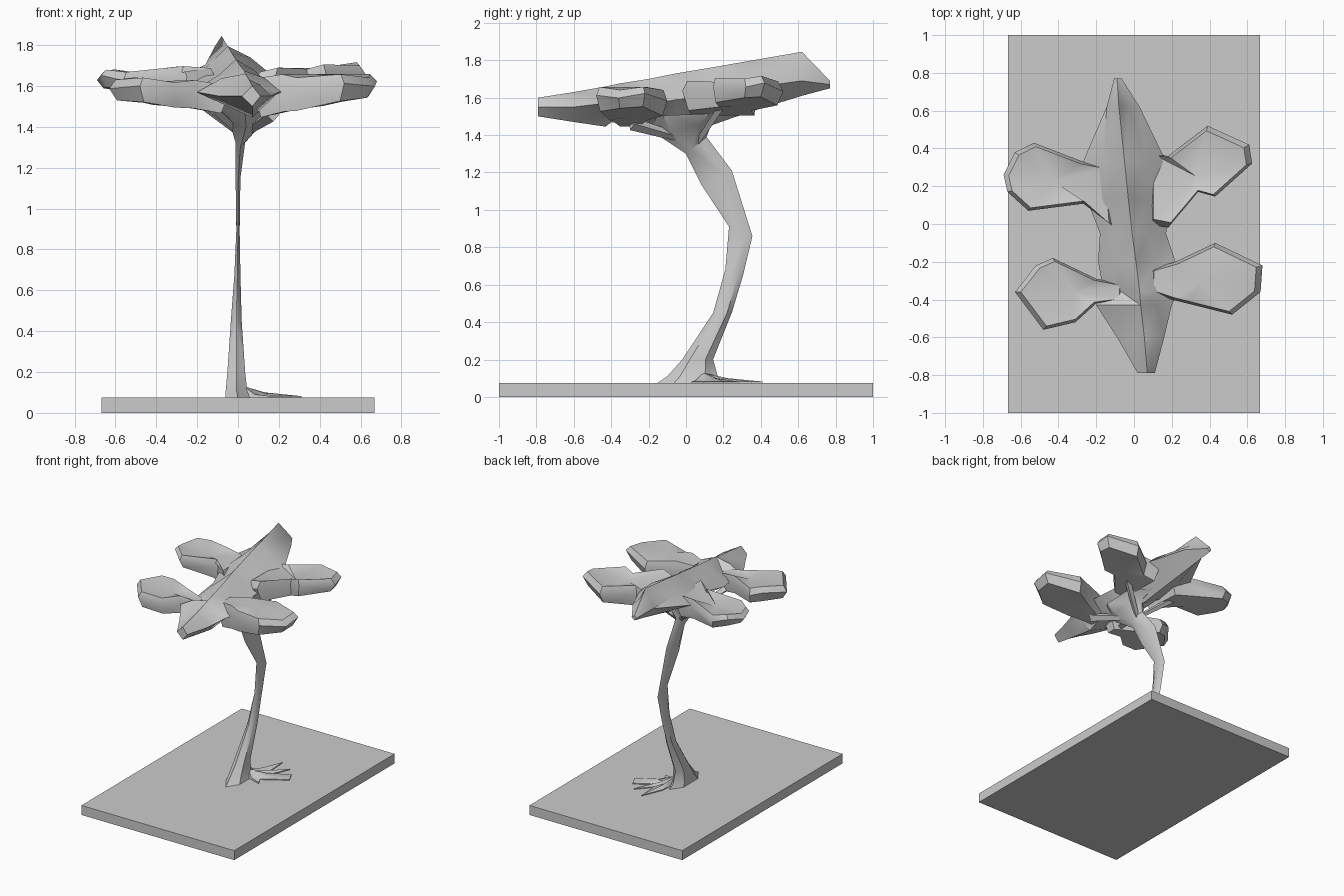
import bpy, bmesh, math
from mathutils import Vector

if "Cube" in bpy.data.objects:
    bpy.data.objects.remove(bpy.data.objects["Cube"])


def make(name, verts, faces, angle=35):
    me = bpy.data.meshes.new(name)
    me.from_pydata(verts, [], faces)
    bm = bmesh.new()
    bm.from_mesh(me)
    bmesh.ops.recalc_face_normals(bm, faces=bm.faces)
    bmesh.ops.triangulate(bm, faces=bm.faces)
    bm.to_mesh(me)
    bm.free()
    ob = bpy.data.objects.new(name, me)
    bpy.context.collection.objects.link(ob)
    bpy.ops.object.select_all(action='DESELECT')
    ob.select_set(True)
    bpy.context.view_layer.objects.active = ob
    bpy.ops.object.shade_smooth_by_angle(angle=math.radians(angle))
    return ob


def loft(name, rings, angle=35, caps=(None, None)):
    """Skin equal-length rings; each end is an n-gon or a fan to a cap point."""
    n = len(rings[0])
    verts = [tuple(p) for r in rings for p in r]
    faces = []
    for i in range(len(rings) - 1):
        for j in range(n):
            k = (j + 1) % n
            faces.append((i * n + j, i * n + k, (i + 1) * n + k, (i + 1) * n + j))
    for start, cap in ((0, caps[0]), ((len(rings) - 1) * n, caps[1])):
        if cap is None:
            faces.append(tuple(range(start, start + n)))
        else:
            verts.append(tuple(cap))
            for j in range(n):
                faces.append((start + j, start + (j + 1) % n, len(verts) - 1))
    return make(name, verts, faces, angle)


# Base slab
bpy.ops.mesh.primitive_cube_add(size=1, location=(0, 0, 0.0375))
slab = bpy.context.object
slab.name = "base_slab"
slab.scale = (1.335, 2.0, 0.075)

# Trunk: flat, bowed stem (z at front edge, z at back edge, y0, y1, x0, x1)
trunk = [
    (0.07, 0.07, -0.16, 0.21, -0.06, 0.06),
    (0.11, 0.11, -0.10, 0.17, -0.06, 0.045),
    (0.20, 0.20, -0.02, 0.145, -0.052, 0.035),
    (0.45, 0.45, 0.145, 0.245, -0.035, 0.018),
    (0.68, 0.65, 0.21, 0.305, -0.018, 0.012),
    (0.91, 0.86, 0.23, 0.355, -0.008, 0.008),
    (1.13, 1.21, 0.085, 0.245, -0.012, 0.012),
    (1.30, 1.39, 0.0, 0.11, -0.012, 0.035),
    (1.40, 1.47, -0.15, 0.14, -0.04, 0.12),
    (1.50, 1.52, -0.25, 0.25, -0.10, 0.16),
]
rings = []
for z0, z1, y0, y1, x0, x1 in trunk:
    ring = []
    for k in range(6):
        a = math.tau * k / 6
        t = (1 - math.cos(a)) / 2
        s = math.sin(a) / math.sin(math.pi / 3)
        ring.append(((x0 + x1) / 2 + s * (x1 - x0) / 2,
                     y0 + t * (y1 - y0), z0 + t * (z1 - z0)))
    rings.append(ring)
loft("trunk", rings)

# Roots: jagged low fan spreading to the back right
tips = [(0.16, 0.03), (0.13, 0.09), (0.31, 0.20), (0.27, 0.28), (0.15, 0.21),
        (0.21, 0.35), (0.11, 0.24), (0.10, 0.41), (0.03, 0.24)]
hub = Vector((0.02, 0.07, 0))
rv = [(0.03, 0.09, 0.13), (0.02, 0.07, 0.07)]
for i, (x, y) in enumerate(tips):
    mid = hub.lerp(Vector((x, y, 0)), 0.45)
    rv += [(mid.x, mid.y, 0.10 if i % 2 else 0.09), (x, y, 0.082), (x, y, 0.07)]
rf = []
for i in range(len(tips) - 1):
    a, b = 2 + 3 * i, 5 + 3 * i
    rf += [(0, a, b), (a, a + 1, b + 1, b), (a + 1, a + 2, b + 2, b + 1), (1, b + 2, a + 2)]
e = 2 + 3 * (len(tips) - 1)
rf += [(0, 1, 4, 3, 2), (0, e, e + 1, e + 2, 1)]
make("roots", rv, rf)

# Canopy core: y, ridge (x, z), left (x, z), right (x, z), underside (x, z)
core = [
    (-0.79, (0.07, 1.60), (0.02, 1.55), (0.11, 1.55), (0.07, 1.50)),
    (-0.60, (0.055, 1.63), (-0.09, 1.55), (0.16, 1.55), (0.07, 1.47)),
    (-0.43, (0.035, 1.66), (-0.20, 1.57), (0.20, 1.57), (0.07, 1.445)),
    (-0.36, (0.03, 1.675), (-0.16, 1.56), (0.23, 1.57), (0.05, 1.50)),
    (-0.20, (0.01, 1.70), (-0.19, 1.57), (0.22, 1.56), (0.07, 1.45)),
    (-0.05, (-0.01, 1.73), (-0.18, 1.60), (0.17, 1.59), (0.04, 1.44)),
    (0.13, (-0.03, 1.76), (-0.25, 1.61), (0.19, 1.60), (0.02, 1.45)),
    (0.33, (-0.05, 1.795), (-0.27, 1.65), (0.17, 1.65), (-0.02, 1.52)),
    (0.62, (-0.08, 1.845), (-0.145, 1.70), (0.03, 1.69), (-0.07, 1.61)),
    (0.77, (-0.09, 1.69), (-0.105, 1.67), (-0.065, 1.67), (-0.09, 1.65)),
]
rings = []
for i, (y, t, l, r, b) in enumerate(core):
    def mix(p, q, dz):
        return ((p[0] + q[0]) / 2, y, (p[1] + q[1]) / 2 + dz)
    f = 0 if i in (0, len(core) - 1) else (0.018 if i % 2 else -0.022)
    rings.append([(t[0], y, t[1]), mix(t, r, f), (r[0], y, r[1]), mix(r, b, 0),
                  (b[0], y, b[1]), mix(b, l, 0), (l[0], y, l[1]), mix(l, t, -f)])
loft("canopy_core", rings, 40)

# Four side lobes: outline, (top inner, outer), (bottom inner, outer), centre dip
lobes = {
    "lobe_back_left": ([(-0.12, 0.30), (-0.27, 0.33), (-0.53, 0.43), (-0.63, 0.38),
                        (-0.69, 0.26), (-0.67, 0.17), (-0.56, 0.07), (-0.25, 0.11), (-0.10, -0.02)],
                       (1.71, 1.675), (1.50, 1.59), 0.05),
    "lobe_back_right": ([(0.08, 0.38), (0.18, 0.36), (0.39, 0.52), (0.61, 0.42), (0.625, 0.32),
                         (0.43, 0.145), (0.34, 0.17), (0.18, -0.02), (0.08, 0.0)],
                        (1.68, 1.715), (1.49, 1.60), 0.05),
    "lobe_front_right": ([(0.08, -0.24), (0.22, -0.20), (0.43, -0.10), (0.68, -0.22), (0.67, -0.36),
                          (0.52, -0.48), (0.28, -0.42), (0.20, -0.40), (0.08, -0.36)],
                         (1.66, 1.655), (1.43, 1.545), 0.0),
    "lobe_front_left": ([(-0.05, -0.32), (-0.20, -0.29), (-0.43, -0.18), (-0.52, -0.22), (-0.63, -0.36),
                         (-0.48, -0.56), (-0.31, -0.52), (-0.20, -0.42), (-0.05, -0.40)],
                        (1.62, 1.645), (1.46, 1.53), 0.03),
}
for name, (pts, top, bot, dip) in lobes.items():
    cx = sum(p[0] for p in pts) / len(pts)
    cy = sum(p[1] for p in pts) / len(pts)
    far = max(abs(p[0]) for p in pts)

    def ring(scale, h, wob):
        out = []
        for i, (x, y) in enumerate(pts):
            u = min(1, abs(x) / far)
            zt = top[0] + u * (top[1] - top[0])
            zb = bot[0] + u * (bot[1] - bot[0])
            out.append((cx + (x - cx) * scale, cy + (y - cy) * scale,
                        zb + h * (zt - zb) + (wob if i % 2 else -wob)))
        return out
    zc_t, zc_b = sum(top) / 2 - dip, sum(bot) / 2 + 0.01
    loft(name, [ring(0.9, 0.95, 0.008), ring(1, 0.6, 0.012), ring(0.88, 0.03, 0.004)],
         40, ((cx, cy, zc_t), (cx, cy, zc_b)))

# Branches from the trunk head out to the lobes
head = Vector((0.02, 0.06, 1.36))
for name, end, w in (("branch_front_right", (0.17, -0.29, 1.46), 0.035),
                     ("branch_front_left", (-0.13, -0.30, 1.50), 0.025),
                     ("branch_back_right", (0.24, 0.20, 1.57), 0.025),
                     ("branch_back_left", (-0.25, 0.20, 1.57), 0.025)):
    end = Vector(end)
    d = (end - head).normalized()
    s = d.cross(Vector((0, 0, 1))).normalized()
    u = s.cross(d)
    loft(name, [[c + s * r * a + u * r * b for a, b in ((-1, 0), (0, -1), (1, 0), (0, 1))]
                for c, r in ((head, 0.018), (end, w))])
